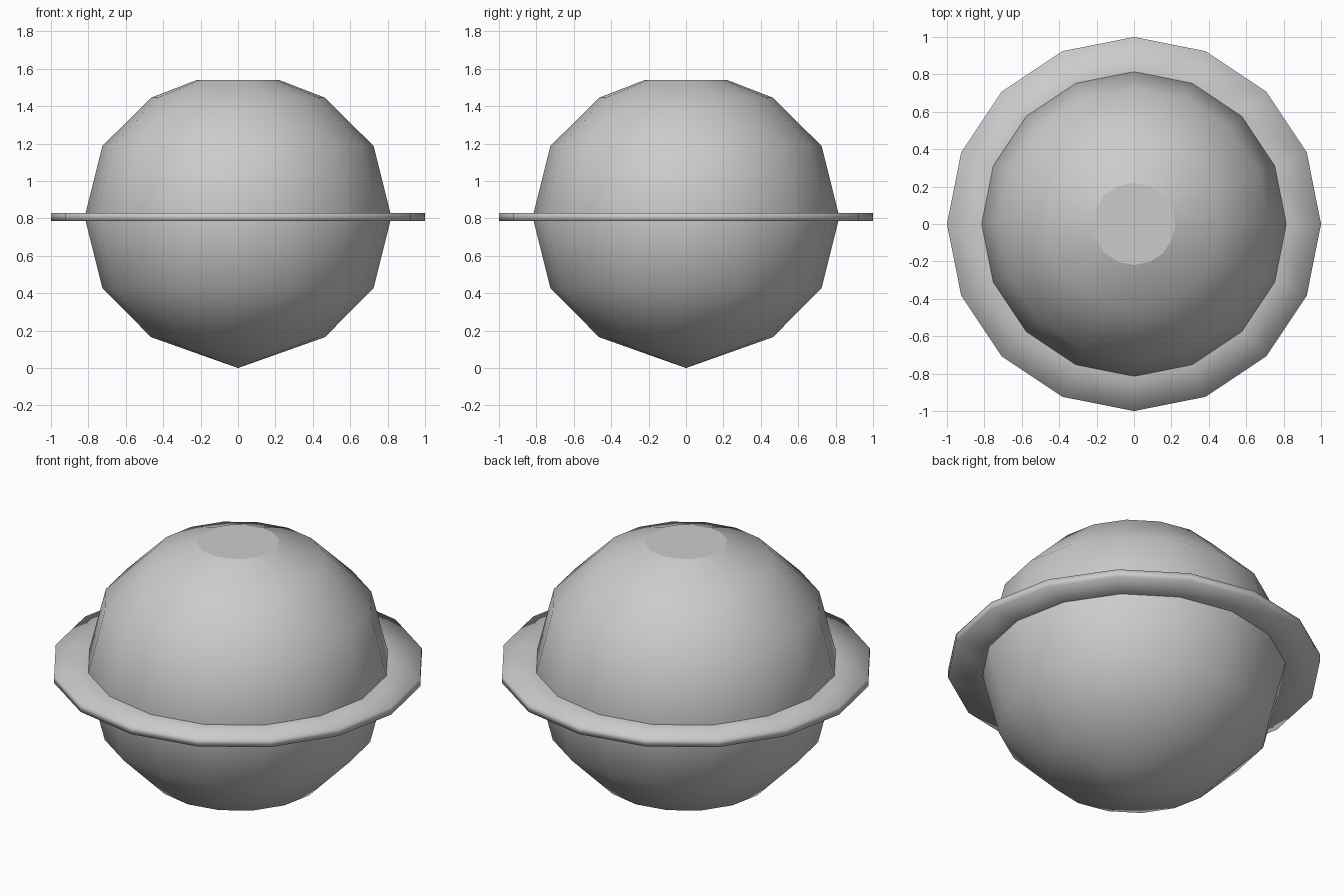
import bpy, bmesh, math

if "Cube" in bpy.data.objects:
    bpy.data.objects.remove(bpy.data.objects["Cube"])

SIDES = 16


def lathe(name, profile, sharp=(), closed=False):
    """Revolve (radius, z) points round z; profile indices in sharp keep a hard edge loop."""
    bm = bmesh.new()
    rows = []
    for r, z in profile:
        if r == 0:
            rows.append([bm.verts.new((0, 0, z))] * SIDES)
        else:
            rows.append([bm.verts.new((r * math.cos(2 * math.pi * i / SIDES),
                                       r * math.sin(2 * math.pi * i / SIDES), z))
                         for i in range(SIDES)])
    pairs = list(zip(rows, rows[1:]))
    if closed:
        pairs.append((rows[-1], rows[0]))
    for a, b in pairs:
        for i in range(SIDES):
            j = (i + 1) % SIDES
            corners = list(dict.fromkeys((a[i], a[j], b[j], b[i])))
            bm.faces.new(corners).smooth = True
    for k in sharp:
        for i in range(SIDES):
            edge = bm.edges.get((rows[k][i], rows[k][(i + 1) % SIDES]))
            edge.smooth = False
    bmesh.ops.recalc_face_normals(bm, faces=bm.faces[:])
    mesh = bpy.data.meshes.new(name)
    bm.to_mesh(mesh)
    bm.free()
    obj = bpy.data.objects.new(name, mesh)
    bpy.context.collection.objects.link(obj)
    return obj


# Globe with a pointed base and a flat top
lathe("globe", [(0, 0), (0.22, 0.078), (0.465, 0.165), (0.725, 0.428), (0.82, 0.807),
                (0.725, 1.187), (0.465, 1.445), (0.22, 1.54), (0, 1.54)], sharp=[7])

# Flat ring around the middle, softly shaded on its outer rim
lathe("ring", [(0.78, 0.785), (1.0, 0.785), (1.0, 0.83), (0.78, 0.83)],
      sharp=[0, 3], closed=True)
